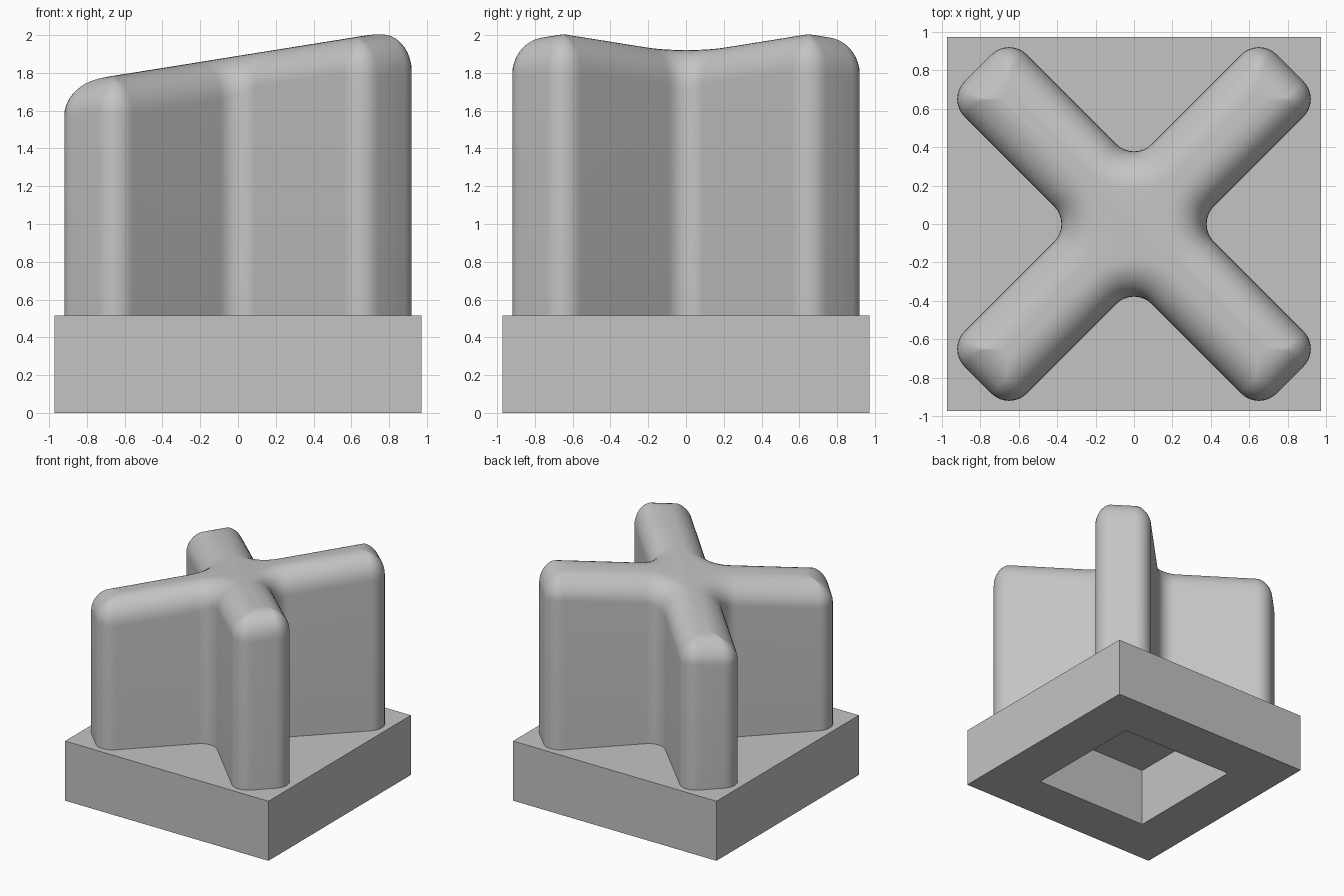
import bpy, bmesh
from math import cos, sin, pi, sqrt, radians
from mathutils import Vector

default = bpy.data.objects.get("Cube")
if default:
    bpy.data.objects.remove(default, do_unlink=True)

BASE_HALF, BASE_H = 0.972, 0.515
HOLE_HALF = 0.37
ARM_LEN, ARM_HALF = 1.148, 0.229      # arm reach and half width
CORNER = 0.13                         # radius of the upright corners
ROUND = 0.2                           # radius of the rounded top edge
TOP_Z, SLOPE = 1.89, 0.16             # sloping top plane
SEG = 8

grey = bpy.data.materials.new("plain grey")
grey.use_nodes = True
colour = (0.55, 0.55, 0.55, 1)
grey.diffuse_color = colour
grey.node_tree.nodes["Principled BSDF"].inputs["Base Color"].default_value = colour


def make_object(name, bm):
    bmesh.ops.recalc_face_normals(bm, faces=bm.faces)
    mesh = bpy.data.meshes.new(name)
    bm.to_mesh(mesh)
    bm.free()
    mesh.materials.append(grey)
    obj = bpy.data.objects.new(name, mesh)
    bpy.context.collection.objects.link(obj)
    return obj


def polar(angle, dist=1.0):
    return Vector((cos(angle) * dist, sin(angle) * dist))


def cross_outline(inset):
    """Points and outward normals of the diagonal cross, shrunk by inset."""
    ring = []

    def arc(centre, radius, start, end):
        for i in range(SEG + 1):
            n = polar(start + (end - start) * i / SEG)
            ring.append((centre + n * radius, n))

    r = max(CORNER - inset, 0.006)
    for k in range(4):
        a = pi / 4 + k * pi / 2
        along = polar(a, ARM_LEN - inset - r)
        across = polar(a + pi / 2, ARM_HALF - inset - r)
        arc(along - across, r, a - pi / 2, a)
        arc(along + across, r, a, a + pi / 2)
        # hollow corner between neighbouring arms
        b = a + pi / 4
        arc(polar(b, sqrt(2) * (ARM_HALF + CORNER)), -(CORNER + inset),
            b + pi / 4, b - pi / 4)
    return ring


# Square base with a square pocket underneath
bm = bmesh.new()
bmesh.ops.create_cube(bm, size=1)
for v in bm.verts:
    v.co = (v.co.x * 2 * BASE_HALF, v.co.y * 2 * BASE_HALF, (v.co.z + 0.5) * BASE_H)
bm.normal_update()
bottom = min(bm.faces, key=lambda f: f.calc_center_median().z)
bmesh.ops.inset_region(bm, faces=[bottom], thickness=BASE_HALF - HOLE_HALF)
pocket = bmesh.ops.extrude_face_region(bm, geom=[bottom])["geom"]
bmesh.ops.translate(bm, vec=(0, 0, BASE_H - 0.005),
                    verts=[g for g in pocket if isinstance(g, bmesh.types.BMVert)])
if bottom.is_valid:
    bmesh.ops.delete(bm, geom=[bottom], context='FACES_ONLY')
make_object("square_base", bm)

# Cross post: straight walls, rounded upper edge, sloping top
bm = bmesh.new()
rings = [[bm.verts.new((p.x, p.y, BASE_H - 0.002)) for p, n in cross_outline(0)]]
for step in range(SEG + 3):
    t = pi / 2 * step / (SEG + 2)
    rings.append([])
    for p, n in cross_outline(ROUND * (1 - cos(t))):
        drop = ROUND * (1 - sin(t)) * (1 + SLOPE * n.x)
        rings[-1].append(bm.verts.new((p.x, p.y, TOP_Z + SLOPE * p.x - drop)))
count = len(rings[0])
for low, high in zip(rings, rings[1:]):
    for i in range(count):
        j = (i + 1) % count
        bm.faces.new((low[i], low[j], high[j], high[i]))
bm.faces.new(rings[0][::-1])
bm.faces.new(rings[-1])
post = make_object("cross_post", bm)

bpy.ops.object.select_all(action='DESELECT')
post.select_set(True)
bpy.context.view_layer.objects.active = post
bpy.ops.object.shade_smooth_by_angle(angle=radians(50))
